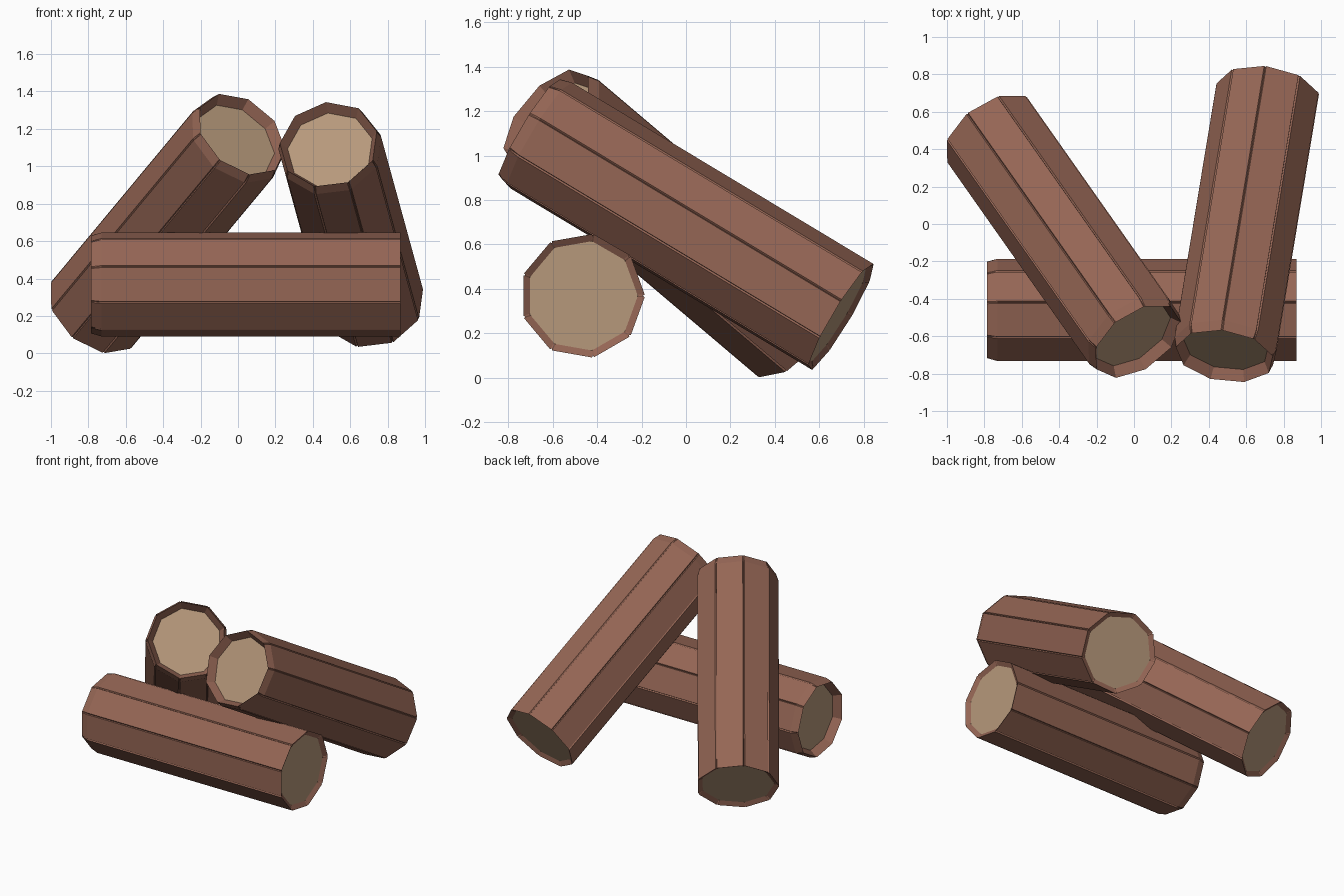
import bpy, bmesh, math
from mathutils import Vector, Matrix

if "Cube" in bpy.data.objects:
    bpy.data.objects.remove(bpy.data.objects["Cube"])

SIDES = 9


def material(name, rgb):
    m = bpy.data.materials.new(name)
    m.diffuse_color = (*rgb, 1.0)
    m.use_nodes = True
    m.node_tree.nodes["Principled BSDF"].inputs["Base Color"].default_value = m.diffuse_color
    return m


BARK = material("bark_brown", (0.300, 0.132, 0.090))
WOOD = material("cut_wood_tan", (0.470, 0.315, 0.198))

# Log profile from tail to tip: (radius, distance along log, groove depth)
PROFILE = [
    (0.250, 0.020, 0.0),     # shallow tail cap
    (0.283, 0.000, 0.010),   # tail edge
    (0.283, 1.600, 0.010),   # shoulder
    (0.266, 1.655, 0.0),     # tapered lip
    (0.232, 1.597, 0.0),     # recessed tip cap
]


def ring_points(radius, z, depth, turn, half=0.006):
    """Nine-sided ring with a narrow notch at every corner."""
    corners = []
    for i in range(SIDES):
        a = math.radians(turn) + math.tau * i / SIDES
        corners.append(Vector((radius * math.cos(a), radius * math.sin(a), z)))
    pts = []
    for i, c in enumerate(corners):
        back = (corners[i - 1] - c).normalized() * half
        ahead = (corners[(i + 1) % SIDES] - c).normalized() * half
        inward = Vector((c.x, c.y, 0)).normalized() * depth
        pts += [c + back, c - inward, c + ahead]
    return pts


def make_log(name, tail, direction, turn):
    bm = bmesh.new()
    rings = [[bm.verts.new(p) for p in ring_points(r, z, g, turn)]
             for r, z, g in PROFILE]
    n = SIDES * 3
    # bark sides, lips and recess walls
    for a, b in zip(rings, rings[1:]):
        for i in range(n):
            j = (i + 1) % n
            bm.faces.new((a[i], a[j], b[j], b[i]))
    # cut wood at both ends
    for loop in (rings[0][::-1], rings[-1]):
        bm.faces.new(loop).material_index = 1
    mesh = bpy.data.meshes.new(name)
    bm.to_mesh(mesh)
    bm.free()
    mesh.materials.append(BARK)
    mesh.materials.append(WOOD)
    obj = bpy.data.objects.new(name, mesh)
    bpy.context.collection.objects.link(obj)
    # frame: local z runs along the log, local x stays level
    d = Vector(direction).normalized()
    u = Vector((0, 0, 1)).cross(d).normalized()
    v = d.cross(u)
    m = Matrix((u, v, d)).transposed().to_4x4()
    m.translation = Vector(tail)
    obj.matrix_world = m
    return obj


# one log lying across the front, two leaning over it
make_log("front_log", (0.870, -0.467, 0.368), (-1, 0, 0), 20)
make_log("left_leaning_log", (-0.765, 0.487, 0.229), (0.473, -0.672, 0.569), 19)
make_log("right_leaning_log", (0.717, 0.698, 0.272), (-0.140, -0.848, 0.510), 18)
